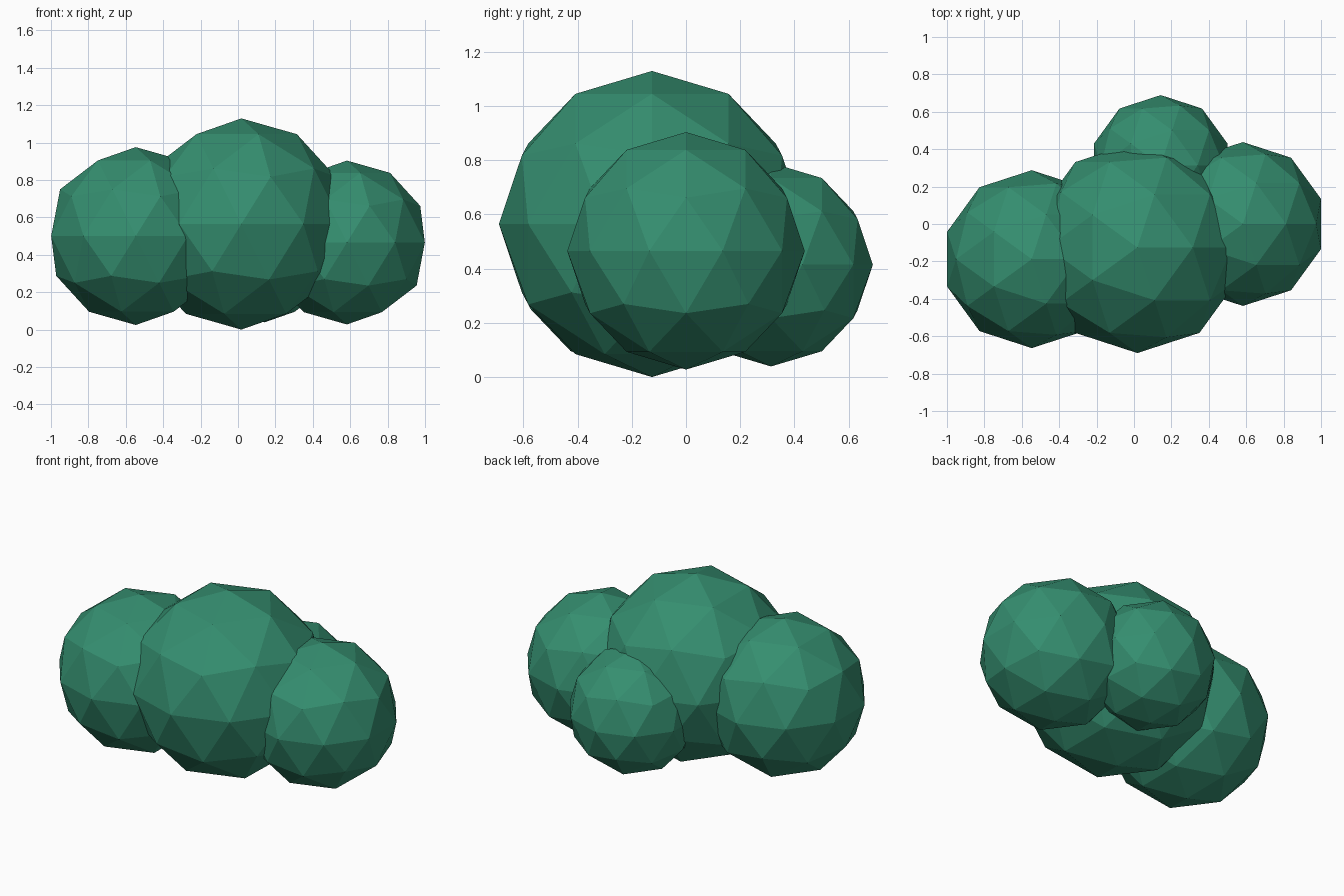
import bpy

if "Cube" in bpy.data.objects:
    bpy.data.objects.remove(bpy.data.objects["Cube"])

# Leaf colour
leaf = bpy.data.materials.new("leaf_green")
leaf.diffuse_color = (0.035, 0.27, 0.16, 1)
leaf.use_nodes = True
leaf.node_tree.nodes["Principled BSDF"].inputs["Base Color"].default_value = leaf.diffuse_color

# Overlapping low-poly foliage clumps: name, centre, radius
clumps = [
    ("foliage_centre", (0.018, -0.1255, 0.5645), 0.5645),
    ("foliage_left", (-0.5466, -0.188, 0.5), 0.4755),
    ("foliage_right", (0.5824, 0.0, 0.4655), 0.438),
    ("foliage_back", (0.143, 0.3136, 0.4145), 0.3755),
]

for name, centre, radius in clumps:
    bpy.ops.mesh.primitive_ico_sphere_add(subdivisions=2, radius=radius, location=centre)
    clump = bpy.context.object
    clump.name = name
    clump.data.materials.append(leaf)
    bpy.ops.object.shade_flat()
